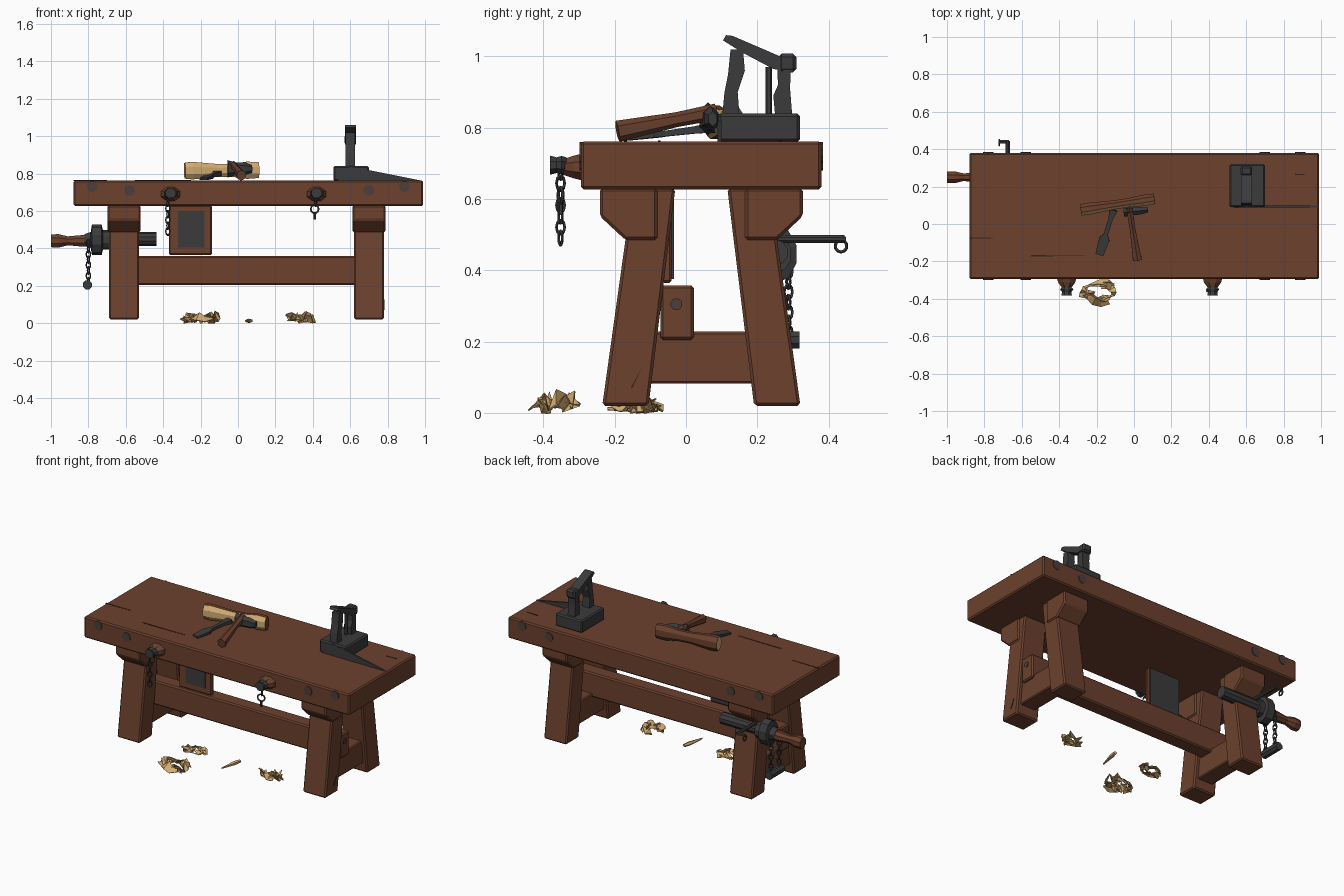
import bpy, bmesh, math, random
from mathutils import Vector

cube = bpy.data.objects.get("Cube")
if cube:
    bpy.data.objects.remove(cube)
random.seed(4)


def material(name, color):
    m = bpy.data.materials.new(name)
    m.use_nodes = True
    rgba = (*color, 1)
    m.diffuse_color = rgba
    bsdf = m.node_tree.nodes["Principled BSDF"]
    bsdf.inputs["Base Color"].default_value = rgba
    bsdf.inputs["Roughness"].default_value = 0.8
    return m


WOOD = material("brown wood", (0.15, 0.053, 0.027))
IRON = material("dark iron", (0.044, 0.044, 0.046))
PALE = material("pale cut wood", (0.66, 0.42, 0.17))
BOLT = material("dull bolt", (0.075, 0.048, 0.042))
CRACK = material("dark crack", (0.04, 0.015, 0.01))


def finish(name, bm, mat, bevel=0):
    bmesh.ops.recalc_face_normals(bm, faces=bm.faces[:])
    mesh = bpy.data.meshes.new(name)
    bm.to_mesh(mesh)
    bm.free()
    mesh.materials.append(mat)
    ob = bpy.data.objects.new(name, mesh)
    bpy.context.collection.objects.link(ob)
    if bevel:
        mod = ob.modifiers.new("worn edges", "BEVEL")
        mod.width = bevel
        mod.segments = 1
    return ob


def prism(name, pts, axis, lo, hi, mat, bevel=0):
    """Extrude a 2D profile along one axis."""
    place = {"x": lambda u, v, c: (c, u, v),
             "y": lambda u, v, c: (u, c, v),
             "z": lambda u, v, c: (u, v, c)}[axis]
    bm = bmesh.new()
    a = [bm.verts.new(place(u, v, lo)) for u, v in pts]
    b = [bm.verts.new(place(u, v, hi)) for u, v in pts]
    bm.faces.new(a)
    bm.faces.new(b[::-1])
    for i in range(len(pts)):
        j = (i + 1) % len(pts)
        bm.faces.new((a[i], a[j], b[j], b[i]))
    return finish(name, bm, mat, bevel)


def box(name, x, y, z, mat, bevel=0):
    pts = [(x[0], y[0]), (x[1], y[0]), (x[1], y[1]), (x[0], y[1])]
    return prism(name, pts, "z", z[0], z[1], mat, bevel)


def sweep(name, p, q, sections, mat, sides=10, bevel=0):
    """Rings (t, half width, half height) set along the line from p to q."""
    p, q = Vector(p), Vector(q)
    d = (q - p).normalized()
    side = d.cross(Vector((0, 0, 1)))
    side = side.normalized() if side.length > 0.01 else Vector((1, 0, 0))
    up = side.cross(d)
    bm = bmesh.new()
    rings = []
    for t, w, h in sections:
        ring = []
        for i in range(sides):
            a = math.tau * (i + 0.5) / sides
            k = 1 / math.cos(math.pi / sides)
            ring.append(bm.verts.new(p.lerp(q, t) + side * w * k * math.cos(a) + up * h * k * math.sin(a)))
        rings.append(ring)
    for r, s in zip(rings, rings[1:]):
        for i in range(sides):
            j = (i + 1) % sides
            bm.faces.new((r[i], r[j], s[j], s[i]))
    bm.faces.new(rings[0])
    bm.faces.new(rings[-1][::-1])
    return finish(name, bm, mat, bevel)


def rod(name, p, q, r, mat, sides=10):
    return sweep(name, p, q, [(0, r, r), (1, r, r)], mat, sides)


def ring(name, loc, major, minor, rot, mat, stretch=1):
    bpy.ops.mesh.primitive_torus_add(location=loc, rotation=rot, major_radius=major, minor_radius=minor,
                                     major_segments=10, minor_segments=5)
    ob = bpy.context.object
    ob.name = name
    ob.scale.y = stretch
    ob.data.materials.append(mat)


def chain(name, x, y, top, bottom):
    n = round((top - bottom) / 0.03)
    for i in range(n):
        z = top - (i + 0.5) * (top - bottom) / n
        ring(name, (x, y, z), 0.0125, 0.004, (math.pi / 2, 0, (i % 2) * math.pi / 2 + 0.4), IRON, 1.5)


# Bench top with bolts and cracks
box("bench_top", (-0.88, 0.99), (-0.295, 0.38), (0.627, 0.762), WOOD, 0.008)
for x, z in ((-0.78, 0.73), (-0.58, 0.71), (0.70, 0.71), (0.89, 0.73)):
    rod("front_bolt", (x, -0.299, z), (x, -0.28, z), 0.028, BOLT)
    rod("back_bolt", (x, 0.37, z), (x, 0.384, z), 0.028, BOLT)
for x0, x1, y in ((-0.88, -0.70, -0.075), (-0.55, -0.25, -0.17), (0.86, 0.94, 0.265)):
    prism("top_crack", [(x0, y - 0.004), (x1, y), (x0, y + 0.004)], "z", 0.76, 0.764, CRACK)

# Splayed legs with corbels, mirrored front to back
MID = 0.043
LEG = [(-0.03, 0.63), (-0.19, 0.63), (-0.17, 0.485), (-0.235, 0.02), (-0.105, 0.02)]
CORBEL = [(-0.08, 0.63), (-0.242, 0.63), (-0.242, 0.552), (-0.17, 0.485), (-0.08, 0.485)]
for x in (-0.61, 0.70):
    for label, flip in (("front", False), ("back", True)):
        for part, pts, half in (("leg", LEG, 0.08), ("corbel", CORBEL, 0.088)):
            if flip:
                pts = [(2 * MID - u, v) for u, v in pts]
            prism(f"{label}_{part}", pts, "x", x - half, x + half, WOOD, 0.008)
    box("cross_stretcher", (x - 0.055, x + 0.055), (-0.13, 0.21), (0.082, 0.228), WOOD, 0.006)
box("long_stretcher", (-0.68, 0.77), (-0.072, 0.022), (0.205, 0.358), WOOD, 0.008)
for x in (-0.683, 0.773):
    rod("stretcher_peg", (x - 0.002, -0.027, 0.305), (x + 0.002, -0.027, 0.305), 0.016, BOLT)
prism("leg_crack", [(-0.155, 0.07), (-0.125, 0.125), (-0.15, 0.07)], "x", 0.778, 0.783, CRACK)

# Framed panel hanging under the top
box("panel_board", (-0.37, -0.14), (-0.068, -0.04), (0.365, 0.63), WOOD, 0.006)
box("panel_front_plate", (-0.32, -0.18), (-0.074, -0.066), (0.405, 0.60), IRON)
box("panel_back_plate", (-0.36, -0.15), (-0.042, -0.034), (0.375, 0.63), IRON)

# Knobs on the front edge, one with a chain and one with a ring
for x in (-0.36, 0.42):
    sweep("knob_mount", (x, -0.29, 0.69), (x, -0.35, 0.69), [(0, 0.052, 0.038), (0.4, 0.045, 0.032), (1, 0.018, 0.02)], WOOD, 8)
    sweep("knob", (x, -0.335, 0.695), (x, -0.382, 0.695),
          [(0, 0.022, 0.022), (0.3, 0.036, 0.026), (0.6, 0.025, 0.022), (1, 0.028, 0.027)], IRON, 8)
chain("knob_chain", -0.375, -0.352, 0.69, 0.475)
chain("ring_link", 0.415, -0.352, 0.69, 0.63)
ring("hanging_ring", (0.41, -0.352, 0.61), 0.022, 0.005, (math.pi / 2, 0, 0.3), IRON)
rod("ring_hook", (0.41, -0.352, 0.59), (0.41, -0.352, 0.555), 0.006, IRON, 6)

# Vice at the end: bar, collar, turned handle, lever and chain loop
VY, VZ = 0.25, 0.445
rod("vice_bar", (-0.72, VY, VZ + 0.005), (-0.435, VY, VZ + 0.005), 0.035, IRON)
sweep("vice_collar", (-0.82, VY, VZ), (-0.69, VY, VZ),
      [(0, 0.03, 0.03), (0.25, 0.04, 0.04), (0.3, 0.06, 0.078), (0.7, 0.06, 0.078), (0.75, 0.045, 0.05), (1, 0.045, 0.05)], IRON)
sweep("vice_handle", (-1.0, VY, 0.44), (-0.8, VY, 0.44),
      [(0, 0.03, 0.034), (0.2, 0.032, 0.036), (0.45, 0.02, 0.024), (0.8, 0.028, 0.03), (1, 0.03, 0.032)], WOOD, 8)
rod("lever", (-0.675, 0.26, 0.488), (-0.675, 0.445, 0.488), 0.011, IRON, 8)
rod("lever_arm", (-0.668, 0.44, 0.488), (-0.725, 0.44, 0.488), 0.009, IRON, 6)
ring("lever_hook", (-0.72, 0.435, 0.468), 0.016, 0.005, (0, math.pi / 2, 0), IRON)
for y in (0.205, 0.287):
    chain("vice_chain", -0.80, y, 0.44, 0.21)
rod("chain_weight", (-0.805, 0.185, 0.205), (-0.805, 0.318, 0.205), 0.024, IRON, 8)

# Iron press on the bench: base, tapering plate, posts, arm and screw
box("press_base", (0.51, 0.70), (0.09, 0.32), (0.76, 0.84), IRON, 0.008)
prism("press_plate", [(0.53, 0.76), (0.99, 0.76), (0.60, 0.838)], "y", 0.088, 0.10, IRON)
PX = (0.576, 0.626)
prism("press_front_post", [(0.102, 0.835), (0.15, 0.835), (0.145, 0.90), (0.165, 0.96), (0.16, 1.02),
                           (0.125, 1.02), (0.118, 0.95), (0.108, 0.90)], "x", *PX, IRON)
prism("press_back_post", [(0.25, 0.835), (0.298, 0.835), (0.292, 0.91), (0.295, 1.0), (0.255, 1.0), (0.258, 0.92), (0.245, 0.89)],
      "x", *PX, IRON)
prism("press_arm", [(0.104, 1.045), (0.112, 1.06), (0.13, 1.058), (0.30, 0.985), (0.30, 0.955), (0.245, 0.965), (0.16, 1.01)],
      "x", PX[0] - 0.004, PX[1] + 0.004, IRON)
box("press_cap", (0.57, 0.632), (0.258, 0.31), (0.955, 1.008), IRON, 0.01)
rod("press_screw", (0.60, 0.232, 0.835), (0.60, 0.232, 0.97), 0.008, IRON, 6)

# Split log: bark outside, pale wood on the split side and one end
log = sweep("split_log", (-0.285, 0.075, 0.815), (0.11, 0.135, 0.818),
            [(0, 0.03, 0.042), (0.1, 0.032, 0.047), (0.45, 0.024, 0.034), (0.65, 0.024, 0.035), (0.85, 0.03, 0.046), (1, 0.028, 0.042)],
            WOOD, 8)
log.data.materials.append(PALE)
for f in log.data.polygons:
    if f.normal.y < -0.35 or f.normal.x < -0.8:
        f.material_index = 1

# Mallet and broad chisel
sweep("mallet_handle", (0.018, -0.192, 0.79), (-0.025, 0.085, 0.845),
      [(0, 0.024, 0.026), (0.15, 0.021, 0.024), (0.6, 0.015, 0.018), (1, 0.017, 0.02)], WOOD, 6)
sweep("mallet_head", (-0.055, 0.062, 0.825), (0.075, 0.075, 0.825),
      [(0, 0.024, 0.04), (0.3, 0.02, 0.03), (0.7, 0.02, 0.03), (1, 0.012, 0.018)], IRON, 6)
sweep("chisel", (-0.185, -0.165, 0.77), (-0.11, 0.075, 0.80),
      [(0, 0.022, 0.006), (0.35, 0.028, 0.008), (0.45, 0.012, 0.008), (0.8, 0.012, 0.01), (1, 0.022, 0.014)], IRON, 4)


# Curled shavings on the floor
def shaving(cx, cy, sx, sy, height):
    bm = bmesh.new()
    a, turn = random.uniform(0, 6.28), random.choice((-1, 1)) * random.uniform(0.3, 0.55)
    rx, ry = random.uniform(0.5, 1) * sx, random.uniform(0.5, 1) * sy
    rows = []
    for i in range(10):
        w = 0.012 + 0.008 * math.sin(i * 0.9)
        k = random.uniform(0.8, 1.0)
        x, y = cx + rx * k * math.cos(a), cy + ry * k * math.sin(a)
        z = 0.008 + height * random.uniform(0, 0.8)
        tilt = random.uniform(-0.5, 0.5) * height
        ox, oy = w * math.cos(a), w * math.sin(a)
        rows.append((bm.verts.new((x - ox, y - oy, max(0.001, z - tilt))),
                     bm.verts.new((x + ox, y + oy, max(0.001, z + tilt)))))
        a += turn
    for r, s in zip(rows, rows[1:]):
        bm.faces.new((r[0], r[1], s[1], s[0]))
    finish("wood_shaving", bm, PALE).modifiers.new("thickness", "SOLIDIFY").thickness = 0.004


for cx, cy, sx, sy, height in ((-0.18, -0.365, 0.11, 0.07, 0.045), (-0.22, -0.12, 0.08, 0.05, 0.03), (0.33, -0.14, 0.085, 0.06, 0.045)):
    for _ in range(4):
        shaving(cx, cy, sx, sy, height)
sweep("splinter", (0.04, -0.22, 0.012), (0.07, -0.08, 0.012), [(0, 0.003, 0.004), (0.7, 0.011, 0.01), (1, 0.008, 0.008)], PALE, 5)
